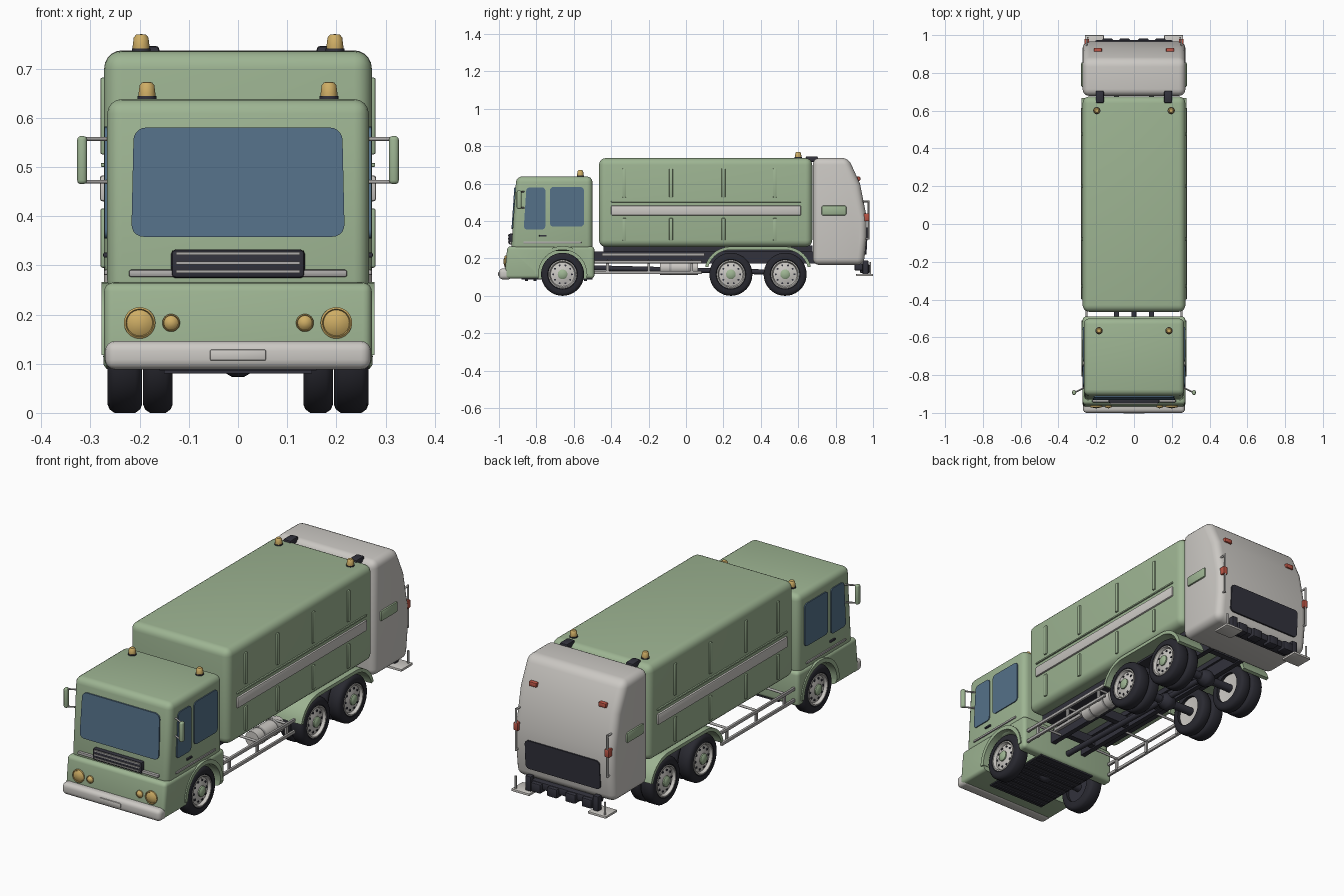
import bpy, bmesh, math
from mathutils import Vector, Matrix

if "Cube" in bpy.data.objects:
    bpy.data.objects.remove(bpy.data.objects["Cube"])

def material(name, r, g, b):
    m = bpy.data.materials.new(name)
    m.diffuse_color = (r, g, b, 1)
    m.use_nodes = True
    m.node_tree.nodes["Principled BSDF"].inputs["Base Color"].default_value = m.diffuse_color
    return m

GREEN = material("sage_green", 0.34, 0.46, 0.29)
PALE = material("pale_grey", 0.60, 0.58, 0.55)
METAL = material("metal_grey", 0.42, 0.41, 0.40)
DARK = material("charcoal", 0.032, 0.032, 0.045)
TYRE = material("tyre_black", 0.022, 0.022, 0.03)
GLASS = material("blue_glass", 0.09, 0.165, 0.25)
AMBER = material("amber", 0.62, 0.42, 0.13)
RED = material("red_lamp", 0.50, 0.09, 0.06)

def finish(bm, name, mat):
    bmesh.ops.remove_doubles(bm, verts=bm.verts, dist=1e-5)
    bmesh.ops.recalc_face_normals(bm, faces=bm.faces)
    me = bpy.data.meshes.new(name)
    bm.to_mesh(me)
    bm.free()
    me.materials.append(mat)
    ob = bpy.data.objects.new(name, me)
    bpy.context.collection.objects.link(ob)
    return ob

def round_edges(bm, width, seg):
    sharp = [e for e in bm.edges if e.calc_face_angle(0) > 0.5]
    bmesh.ops.bevel(bm, geom=sharp, offset=width, segments=seg, profile=0.5,
                    affect='EDGES', clamp_overlap=True)

def box(name, x, y, z, mat, bevel=0.0, seg=2):
    """Box from (min, max) ranges."""
    bm = bmesh.new()
    c = Matrix.Translation([(a + b) / 2 for a, b in (x, y, z)])
    s = Matrix.Diagonal([abs(b - a) for a, b in (x, y, z)] + [1])
    bmesh.ops.create_cube(bm, size=1, matrix=c @ s)
    if bevel:
        round_edges(bm, bevel, seg)
    return finish(bm, name, mat)

def prism(name, pts, x0, x1, mat, bevel=0.0, seg=4):
    """Side profile (y, z) pulled across x."""
    bm = bmesh.new()
    f = bm.faces.new([bm.verts.new((x0, y, z)) for y, z in pts])
    ext = bmesh.ops.extrude_face_region(bm, geom=[f])['geom']
    bmesh.ops.translate(bm, verts=[v for v in ext if isinstance(v, bmesh.types.BMVert)], vec=(x1 - x0, 0, 0))
    bmesh.ops.recalc_face_normals(bm, faces=bm.faces)
    if bevel:
        round_edges(bm, bevel, seg)
    return finish(bm, name, mat)

def plate(name, pts, radius, push, mat):
    """Thin rounded panel from corner points, thickened along push."""
    bm = bmesh.new()
    bm.faces.new([bm.verts.new(p) for p in pts])
    bmesh.ops.bevel(bm, geom=bm.verts[:], offset=radius, segments=5, profile=0.5, affect='VERTICES')
    ext = bmesh.ops.extrude_face_region(bm, geom=bm.faces[:])['geom']
    bmesh.ops.translate(bm, verts=[v for v in ext if isinstance(v, bmesh.types.BMVert)], vec=push)
    return finish(bm, name, mat)

def lathe(name, prof, loc, axis, mat, n=32):
    """Turn (radius, height) profile about an axis."""
    bm = bmesh.new()
    rot = Vector(axis).to_track_quat('Z', 'Y')
    rings = [[bm.verts.new(Vector(loc) + rot @ Vector((r * math.cos(t), r * math.sin(t), h)))
              for t in (2 * math.pi * i / n for i in range(n))] for r, h in prof]
    for a, b in zip(rings, rings[1:]):
        for i in range(n):
            j = (i + 1) % n
            bm.faces.new((a[i], a[j], b[j], b[i]))
    return finish(bm, name, mat)

def rod(name, p, q, r, mat, n=14):
    d = Vector(q) - Vector(p)
    return lathe(name, [(0, 0), (r, 0), (r, d.length), (0, d.length)], p, d, mat, n)

def arc(y, z, r, a0, a1, n=12):
    return [(y + r * math.cos(math.radians(a0 + (a1 - a0) * i / n)),
             z + r * math.sin(math.radians(a0 + (a1 - a0) * i / n))) for i in range(n + 1)]

R = 0.115                      # tyre radius
FRONT_Y, REAR_Y = -0.66, (0.24, 0.53)

# cab: upper shell, lower shell with wheel arches cut out
prism("cab_upper", [(-0.935, 0.24), (-0.907, 0.638), (-0.50, 0.638), (-0.50, 0.24)], -0.266, 0.266, GREEN, 0.03)
lower = prism("cab_lower", [(-0.972, 0.092), (-0.955, 0.265), (-0.49, 0.265), (-0.49, 0.092)],
              -0.272, 0.272, GREEN, 0.018)
for s in (-1, 1):
    cutter = rod("arch_cutter", (s * 0.165, FRONT_Y, 0.118), (s * 0.4, FRONT_Y, 0.118), 0.13, GREEN, 48)
    cutter.hide_render = True
    mod = lower.modifiers.new("arch", 'BOOLEAN')
    mod.operation, mod.object, mod.solver = 'DIFFERENCE', cutter, 'EXACT'
    bpy.context.view_layer.objects.active = lower
    bpy.ops.object.modifier_apply(modifier=mod.name)
    bpy.data.objects.remove(cutter)
    prism("front_arch_lip", arc(FRONT_Y, 0.118, 0.148, 0, 180, 20) + arc(FRONT_Y, 0.118, 0.128, 180, 0, 20),
          s * 0.24, s * 0.278, GREEN)
box("cab_underside", (-0.16, 0.16), (-0.88, -0.5), (0.086, 0.12), DARK)
for i in range(8):
    box("underside_rib", (-0.15, 0.15), (-0.86 + i * 0.045, -0.845 + i * 0.045), (0.08, 0.09), DARK)

# bumper, plate, grille, trim
box("front_bumper", (-0.27, 0.27), (-1.0, -0.93), (0.088, 0.146), PALE, 0.02, 4)
box("blank_plate", (-0.057, 0.057), (-1.004, -0.99), (0.106, 0.129), PALE, 0.004)
box("front_trim", (-0.222, 0.222), (-0.944, -0.92), (0.276, 0.291), METAL, 0.005)
box("grille", (-0.136, 0.136), (-0.949, -0.91), (0.274, 0.332), DARK, 0.009)
for z in (0.288, 0.306, 0.325):
    box("grille_slat", (-0.126, 0.126), (-0.953, -0.94), (z - 0.004, z + 0.002), METAL)

# windows
plate("windscreen", [(-0.217, -0.924, 0.358), (0.217, -0.924, 0.358), (0.212, -0.909, 0.58), (-0.212, -0.909, 0.58)],
      0.025, (0, -0.009, 0), GLASS)
for s in (-1, 1):
    x = s * 0.263
    plate("front_side_window", [(x, -0.868, 0.355), (x, -0.752, 0.355), (x, -0.752, 0.58), (x, -0.853, 0.58)],
          0.018, (s * 0.008, 0, 0), GLASS)
    plate("rear_side_window", [(x, -0.728, 0.37), (x, -0.545, 0.37), (x, -0.545, 0.582), (x, -0.728, 0.582)],
          0.02, (s * 0.008, 0, 0), GLASS)
    box("door_trim", (s * 0.25, s * 0.272), (-0.87, -0.56), (0.28, 0.291), METAL, 0.003)
    box("door_handle", (s * 0.25, s * 0.274), (-0.785, -0.745), (0.316, 0.326), DARK, 0.003)

    # headlamps
    for hx, r in ((0.2, 0.032), (0.136, 0.018)):
        lathe("headlamp", [(r, -0.01), (r, 0.006), (r * 0.88, 0.009), (r * 0.82, 0.006),
                           (r * 0.5, 0.012), (0, 0.014)], (s * hx, -0.962, 0.183), (0, -1, 0), AMBER)

    # mirrors
    box("mirror", (s * 0.307, s * 0.327), (-0.905, -0.88), (0.465, 0.563), GREEN, 0.008, 3)
    for z in (0.470, 0.557):
        rod("mirror_arm", (s * 0.25, -0.86, z), (s * 0.315, -0.893, z), 0.004, METAL)

    # beacons on cab and container
    for bx, by, bz in ((0.185, -0.565, 0.636), (0.197, 0.60, 0.733)):
        lathe("beacon_base", [(0, 0), (0.019, 0), (0.019, 0.008), (0, 0.008)], (s * bx, by, bz), (0, 0, 1), DARK)
        lathe("beacon", [(0.017, 0.006), (0.017, 0.014), (0.015, 0.03), (0.010, 0.036), (0, 0.037)],
              (s * bx, by, bz), (0, 0, 1), AMBER, 24)

# container body with ribs and side stripe
box("container", (-0.272, 0.272), (-0.465, 0.675), (0.262, 0.736), GREEN, 0.036, 5)
for s in (-1, 1):
    for y in (-0.33, -0.08, 0.20, 0.475):
        for z in ((0.295, 0.416), (0.525, 0.682)):
            box("container_rib", (s * 0.26, s * 0.28), (y - 0.01, y + 0.01), z, GREEN, 0.005)
    box("side_stripe", (s * 0.26, s * 0.281), (-0.40, 0.615), (0.43, 0.483), PALE, 0.006)
    box("side_rail", (s * 0.26, s * 0.279), (-0.40, 0.615), (0.50, 0.508), GREEN, 0.002)
    box("tailgate_hinge", (s * 0.16, s * 0.202), (0.64, 0.705), (0.715, 0.746), DARK, 0.007)

# tailgate
prism("tailgate", [(0.678, 0.165), (0.678, 0.737), (0.868, 0.737), (0.93, 0.60), (0.966, 0.42),
                   (0.966, 0.31), (0.95, 0.165)], -0.272, 0.272, PALE, 0.036, 5)
plate("tailgate_panel", [(-0.205, 0.957, 0.222), (0.205, 0.957, 0.222), (0.205, 0.965, 0.365), (-0.205, 0.965, 0.365)],
      0.02, (0, 0.008, 0), DARK)
box("rear_beam", (-0.18, 0.18), (0.90, 0.965), (0.135, 0.172), DARK, 0.008)
for x in (-0.14, -0.05, 0.05, 0.14):
    box("beam_block", (x - 0.028, x + 0.028), (0.93, 0.982), (0.122, 0.168), DARK, 0.007)
for s in (-1, 1):
    box("tailgate_side_plate", (s * 0.26, s * 0.28), (0.725, 0.857), (0.43, 0.482), GREEN, 0.008)
    box("upper_tail_lamp", (s * 0.17, s * 0.212), (0.90, 0.932), (0.615, 0.637), RED, 0.004)
    box("side_tail_lamp", (s * 0.238, s * 0.262), (0.94, 0.98), (0.40, 0.44), RED, 0.004)
    rod("grab_handle", (s * 0.25, 0.975, 0.30), (s * 0.25, 0.975, 0.51), 0.005, METAL)
    for z in (0.305, 0.505):
        rod("handle_mount", (s * 0.25, 0.92, z), (s * 0.25, 0.975, z), 0.005, METAL)
    # rear standing step
    box("rear_step", (s * 0.16, s * 0.26), (0.91, 1.0), (0.106, 0.118), PALE, 0.003)
    rod("step_post", (s * 0.245, 0.985, 0.11), (s * 0.245, 0.985, 0.18), 0.005, METAL)
    box("step_bracket", (s * 0.17, s * 0.20), (0.945, 0.975), (0.11, 0.19), DARK, 0.004)

# chassis
for s in (-1, 1):
    box("chassis_rail", (s * 0.08, s * 0.105), (-0.52, 0.93), (0.172, 0.238), DARK)
    box("subframe", (s * 0.07, s * 0.20), (-0.44, 0.675), (0.236, 0.27), DARK)
    box("chassis_strip", (s * 0.10, s * 0.12), (-0.45, 0.10), (0.212, 0.228), METAL)
for y in (-0.40, -0.15, 0.08, 0.385, 0.66, 0.85):
    box("crossmember", (-0.09, 0.09), (y - 0.015, y + 0.015), (0.178, 0.225), DARK)
rod("drive_shaft", (0, -0.52, 0.15), (0, 0.53, 0.125), 0.014, DARK)
rod("air_tank", (0.175, -0.14, 0.15), (0.175, 0.065, 0.15), 0.038, PALE, 28)
for y in (-0.09, 0.01):
    rod("tank_strap", (0.175, y, 0.15), (0.175, y + 0.012, 0.15), 0.04, METAL, 28)

# side guards
for s in (-1, 1):
    for z in (0.125, 0.182):
        box("side_guard", (s * 0.245, s * 0.258), (-0.49, 0.085), (z - 0.008, z + 0.008), METAL, 0.003)
    for y in (-0.42, -0.2, 0.03):
        box("guard_post", (s * 0.240, s * 0.250), (y - 0.007, y + 0.007), (0.12, 0.185), METAL)
        rod("guard_strut", (s * 0.09, y, 0.185), (s * 0.248, y, 0.182), 0.006, METAL)

# rear fenders
outer = arc(REAR_Y[0], 0.12, 0.143, 165, 90) + arc(REAR_Y[1], 0.12, 0.143, 90, 15)
inner = arc(REAR_Y[1], 0.12, 0.126, 15, 90) + arc(REAR_Y[0], 0.12, 0.126, 90, 165)
for s in (-1, 1):
    prism("rear_fender", outer + inner, s * 0.125, s * 0.277, GREEN)

# wheels: x0 is the outer face, profiles run inward
def wheel(s, y):
    def turn(name, prof, mat, x=0.265, n=40):
        lathe(name, prof, (s * x, y, R), (s, 0, 0), mat, n)
    def tyre(x, w):
        turn("tyre", [(0.074, -0.006), (0.080, 0), (0.098, 0), (0.108, -0.004), (R, -0.014), (R, 0.014 - w),
                      (0.108, 0.004 - w), (0.098, -w), (0.074, -w), (0.074, -0.006)], TYRE, x)
    tyre(0.265, 0.070)
    turn("rim", [(0.076, -0.02), (0.076, -0.001), (0.070, 0), (0.064, -0.014), (0.05, -0.012),
                 (0.034, -0.004), (0, -0.004)], PALE)
    turn("rim_back", [(0.075, -0.055), (0, -0.055)], DARK)
    turn("hub", [(0.026, -0.01), (0.026, 0.002), (0.018, 0.008), (0, 0.009)], GREEN, n=20)
    for i in range(10):
        a = math.pi * i / 5
        rod("wheel_nut", (s * 0.245, y + 0.05 * math.cos(a), R + 0.05 * math.sin(a)),
            (s * 0.257, y + 0.05 * math.cos(a), R + 0.05 * math.sin(a)), 0.0055, DARK, 8)
    if y > 0:
        tyre(0.193, 0.060)
        turn("inner_rim", [(0.075, -0.045), (0.03, -0.04), (0, -0.04)], PALE, 0.193)

for y in (FRONT_Y, *REAR_Y):
    rod("axle", (-0.24, y, R), (0.24, y, R), 0.02, DARK, 20)
    lathe("differential", [(0, -0.045), (0.026, -0.04), (0.042, -0.012), (0.042, 0.012), (0.026, 0.04), (0, 0.045)],
          (0, y, R), (1, 0, 0), DARK, 24)
    for s in (-1, 1):
        wheel(s, y)

# smooth shading with sharp edges kept
bpy.ops.object.select_all(action='DESELECT')
for ob in bpy.context.scene.objects:
    ob.select_set(True)
bpy.context.view_layer.objects.active = lower
bpy.ops.object.shade_smooth_by_angle(angle=math.radians(35))
